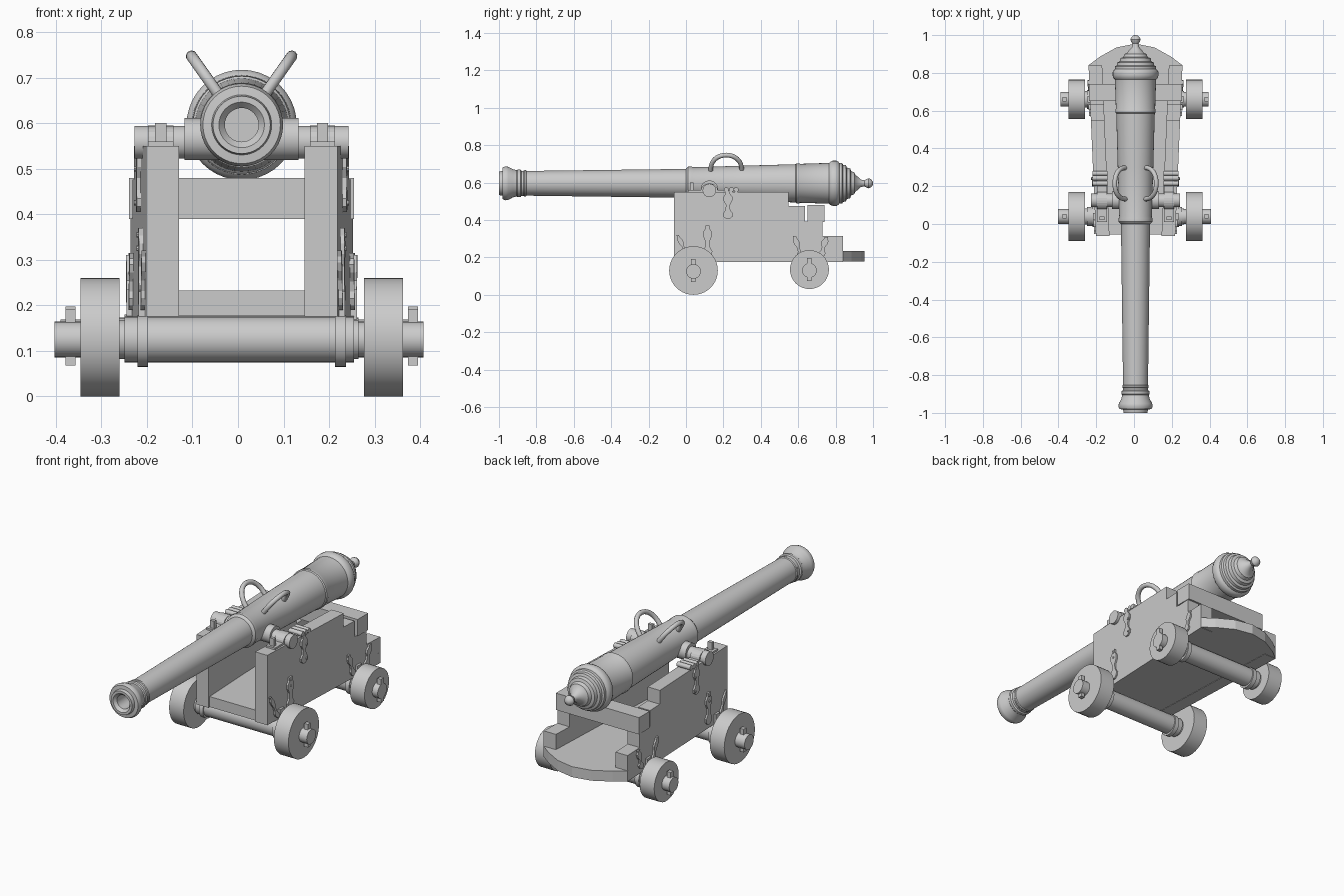
import bpy, bmesh, math
from mathutils import Vector

if "Cube" in bpy.data.objects:
    bpy.data.objects.remove(bpy.data.objects["Cube"])

CX = 0.008            # carriage and barrel centre line
AXIS_Z = 0.596        # barrel axis height


def finish(name, bm, smooth=False):
    bmesh.ops.recalc_face_normals(bm, faces=bm.faces)
    me = bpy.data.meshes.new(name)
    bm.to_mesh(me)
    bm.free()
    ob = bpy.data.objects.new(name, me)
    bpy.context.collection.objects.link(ob)
    if smooth:
        bpy.ops.object.select_all(action='DESELECT')
        ob.select_set(True)
        bpy.context.view_layer.objects.active = ob
        bpy.ops.object.shade_smooth_by_angle(angle=math.radians(35))
    return ob


def lathe(name, profile, origin, axis, n=32):
    """Revolve (distance, radius) points about the x or y axis."""
    bm = bmesh.new()
    rings = []
    for d, r in profile:
        ring = []
        for i in range(n if r > 0 else 1):
            a = 2 * math.pi * i / n
            u, w = r * math.cos(a), r * math.sin(a)
            p = (d, u, w) if axis == 'x' else (u, d, w)
            ring.append(bm.verts.new(Vector(p) + Vector(origin)))
        rings.append(ring)
    for a, b in zip(rings, rings[1:]):
        for i in range(n):
            q = [a[i % len(a)], a[(i + 1) % len(a)], b[(i + 1) % len(b)], b[i % len(b)]]
            q = list(dict.fromkeys(q))
            if len(q) > 2:
                bm.faces.new(q)
    return finish(name, bm, True)


def cyl(name, x0, x1, r, y, z, n=32):
    return lathe(name, [(x0, 0), (x0, r), (x1, r), (x1, 0)], (CX, y, z), 'x', n)


def prism(name, bottom, top):
    """Join two matching outlines into a closed solid."""
    bm = bmesh.new()
    a = [bm.verts.new(p) for p in bottom]
    b = [bm.verts.new(p) for p in top]
    bm.faces.new(a)
    bm.faces.new(b)
    for i in range(len(a)):
        j = (i + 1) % len(a)
        bm.faces.new((a[i], a[j], b[j], b[i]))
    return finish(name, bm)


def box(name, x0, x1, y0, y1, z0, z1):
    c = [(x0, y0), (x1, y0), (x1, y1), (x0, y1)]
    return prism(name, [(CX + x, y, z0) for x, y in c], [(CX + x, y, z1) for x, y in c])


def cheek_x(y, inner=False):
    """Half width of the splayed side cheeks at a given y."""
    return (0.138 if inner else 0.21) + (y + 0.06) * 0.043


def tube(name, pts, r):
    cu = bpy.data.curves.new(name, 'CURVE')
    cu.dimensions = '3D'
    cu.bevel_depth = r
    cu.bevel_resolution = 3
    cu.use_fill_caps = True
    sp = cu.splines.new('POLY')
    sp.points.add(len(pts) - 1)
    for p, c in zip(sp.points, pts):
        p.co = (*c, 1)
    ob = bpy.data.objects.new(name, cu)
    bpy.context.collection.objects.link(ob)


def ornament(name, s, y, z0, z1, lean=0.0, w=0.026):
    """Thin wavy iron plate lying on the outside of a cheek."""
    shape = [(0, .3), (.08, .9), (.2, 1), (.32, .5), (.5, .4), (.66, .9), (.8, .9), (.9, .45), (1, .45)]
    outline = [(t, k) for t, k in shape] + [(t, -k) for t, k in reversed(shape)]
    lo, hi = [], []
    for t, k in outline:
        py, pz = y + k * w + lean * (t - .5), z0 + t * (z1 - z0)
        x = cheek_x(py)
        lo.append((CX + s * (x - .003), py, pz))
        hi.append((CX + s * (x + .009), py, pz))
    prism(name, lo, hi)


# Barrel: muzzle bore, chase, reinforce, ridged breech and cascabel knob
barrel = [(-.75, 0), (-.75, .037), (-.985, .037), (-1, .05), (-1, .063), (-.982, .066), (-.98, .085),
          (-.965, .091), (-.95, .088), (-.925, .075), (-.905, .07), (-.9, .074), (-.885, .074), (-.88, .067),
          (-.868, .067), (-.864, .07), (-.856, .07), (-.852, .066),
          (0, .077), (.004, .083), (.012, .089), (.03, .089), (.04, .086), (.3, .094), (.585, .102), (.59, .107),
          (.605, .107), (.61, .104), (.765, .109), (.772, .116), (.785, .121), (.805, .121), (.815, .115),
          (.82, .108), (.835, .108), (.84, .099), (.855, .097), (.86, .084), (.878, .08), (.883, .065),
          (.9, .058), (.906, .044), (.92, .034), (.935, .02), (.955, .016), (.965, .023), (.977, .027),
          (.989, .022), (.998, .011), (1, 0)]
lathe("barrel", barrel, (CX, 0, AXIS_Z), 'y', 40)
cyl("trunnions", -.235, .235, .036, .125, .558)
cyl("trunnion_shoulders", -.125, .125, .046, .125, .565)

# Floor plate with bowed rear edge
outline = [(-.2, -.055), (.2, -.055), (.249, .84), (.19, .885), (.1, .935), (.0, .955),
           (-.1, .935), (-.19, .885), (-.249, .84)]
prism("floor_plate", [(CX + x, y, .177) for x, y in outline], [(CX + x, y, .233) for x, y in outline])
box("rear_transom", -.247, .247, .65, .74, .39, .48)

# Stepped cheek outline, (y, z)
side = [(-.063, .175), (.84, .175), (.84, .315), (.73, .315), (.73, .392), (.635, .392),
        (.635, .476), (.548, .476), (.548, .55), (-.063, .55)]

for s, tag in ((-1, "left"), (1, "right")):
    prism(tag + "_cheek", [(CX + s * cheek_x(y, True), y, z) for y, z in side],
          [(CX + s * cheek_x(y), y, z) for y, z in side])

    # Lifting handle leaning outward from the barrel
    pts = []
    for i in range(17):
        a = math.pi * i / 16
        h = math.sin(a) ** .8 if 0 < i < 16 else 0
        pts.append((CX + s * (.05 + .06 * h), .215 - .083 * math.cos(a), .662 + .085 * h))
    tube(tag + "_lifting_handle", pts, .0125)

    # Trunnion cap strap with end lugs and hinge barrels
    arc = [math.pi * i / 10 for i in range(11)]
    strap = [(.01, .548), (.01, .56)] + [(.125 - .045 * math.cos(a), .56 + .035 * math.sin(a)) for a in arc]
    strap += [(.25, .56), (.25, .548)]
    prism(tag + "_cap_strap", [(CX + s * .15, y, z) for y, z in strap],
          [(CX + s * .205, y, z) for y, z in strap])
    box(tag + "_cap_key", s * .165, s * .19, .022, .04, .55, .6)
    for i, y in enumerate((.215, .243, .268)):
        x = sorted((s * .148, s * .228))
        cyl(f"{tag}_hinge_{i}", x[0], x[1], .013, y, .562, 12)

    # Iron plates, braces and bolts on the cheek
    ornament(tag + "_upper_plate", s, .224, .405, .555)
    ornament(tag + "_front_plate", s, .115, .2, .37)
    ornament(tag + "_rear_plate", s, .735, .2, .31, .03, .02)
    ornament(tag + "_front_brace", s, -.015, .19, .32, -.06, .015)
    ornament(tag + "_rear_brace", s, .6, .19, .315, -.04, .018)
    for i, (y, z) in enumerate(((.24, .425), (.24, .5), (.115, .325), (.115, .355))):
        x = sorted((s * cheek_x(y), s * (cheek_x(y) + .013)))
        cyl(f"{tag}_bolt_{i}", x[0], x[1], .006, y, z, 8)

# Axles, wheels and linchpins
for tag, y, z, rad, end in (("front", .04, .13, .13, .405), ("rear", .66, .135, .104, .392)):
    lathe(tag + "_axle", [(-end, 0), (-end, .039), (-.262, .039), (-.262, .043), (-.252, .043), (-.252, .05),
                          (.252, .05), (.252, .043), (.262, .043), (.262, .039), (end, .039), (end, 0)],
          (CX * .3, y, z - .005), 'x')
    for s, side_tag in ((-1, "left"), (1, "right")):
        name = f"{tag}_{side_tag}"
        a, b = sorted((s * .268, s * .354))
        cyl(name + "_wheel", a, b, rad, y, z, 40)
        a, b = sorted((s * .205, s * .229))
        cyl(name + "_axle_band", a, b, .057, y, z - .008)
        a, b = sorted((s * .365, s * .387))
        box(name + "_linchpin", a, b, y - .012, y + .012, z - .062, z + .062)
        # Short strap rising from the axle band onto the cheek
        a, b = sorted((s * (cheek_x(y) - .004), s * (cheek_x(y) + .012)))
        box(name + "_axle_strap", a, b, y - .018, y + .018, z - .01, z + .1)
